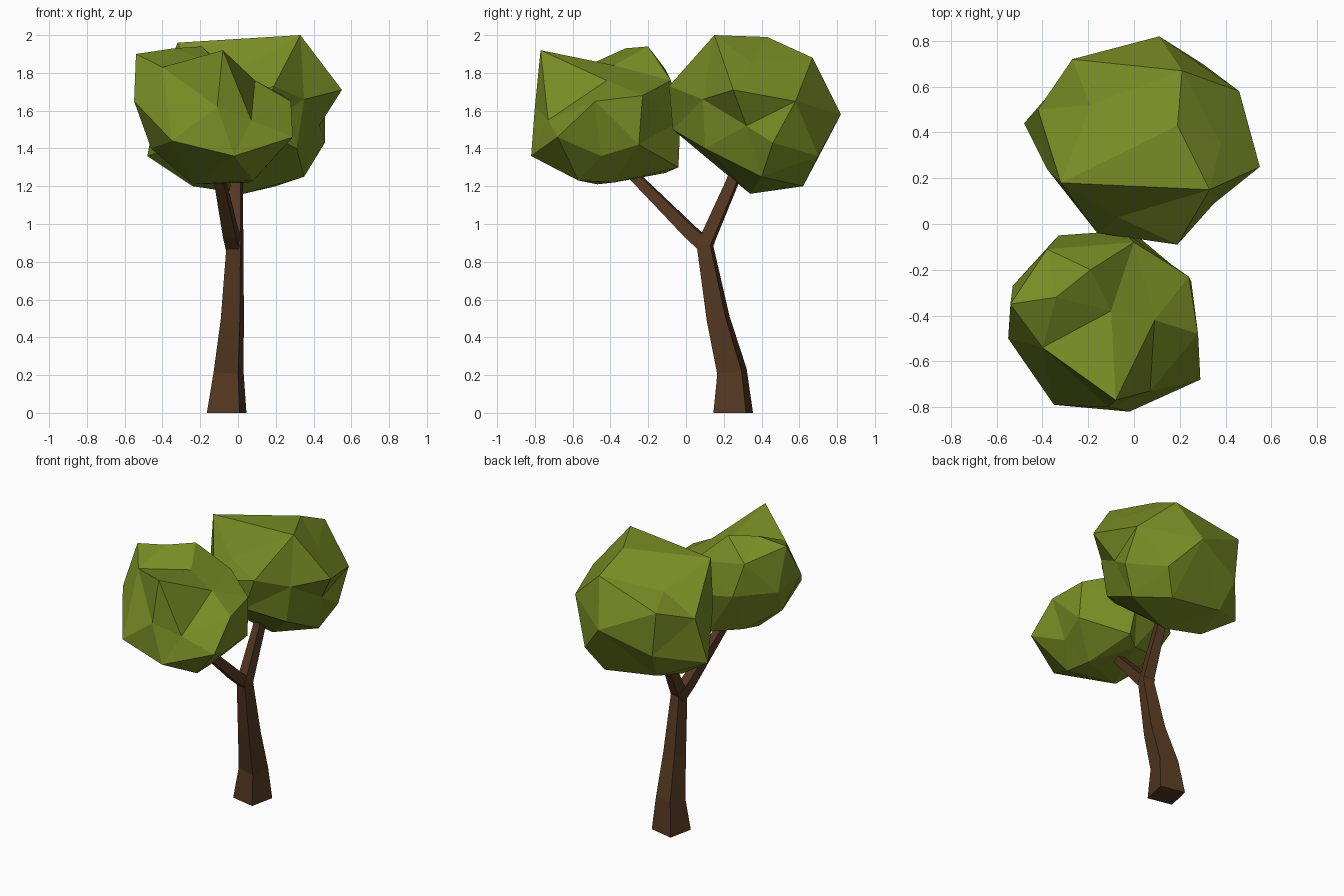
import bpy, bmesh, math
from mathutils import Vector


def material(name, color):
    m = bpy.data.materials.new(name)
    m.diffuse_color = (*color, 1)
    return m


BARK = material("bark", (0.09, 0.04, 0.015))
LEAF = material("leaf", (0.19, 0.26, 0.018))


def finish(name, bm, mat):
    bmesh.ops.recalc_face_normals(bm, faces=bm.faces)
    mesh = bpy.data.meshes.new(name)
    bm.to_mesh(mesh)
    bm.free()
    mesh.materials.append(mat)
    bpy.context.collection.objects.link(bpy.data.objects.new(name, mesh))


def limb(name, path, flat_base=False):
    """Four-sided tapered tube; path entries are (x, y, z, corner radius)."""
    bm = bmesh.new()
    pts = [Vector(p[:3]) for p in path]
    rings = []
    for i, p in enumerate(pts):
        d = pts[min(i + 1, len(pts) - 1)] - pts[max(i - 1, 0)]
        if i == 0 and flat_base:
            d = Vector((0, 0, 1))
        q = Vector((0, 0, 1)).rotation_difference(d)
        ring = []
        for k in range(4):
            a = math.radians(-57 + 90 * k)
            ring.append(bm.verts.new(p + q @ Vector((math.cos(a), math.sin(a), 0)) * path[i][3]))
        rings.append(ring)
    for a, b in zip(rings, rings[1:]):
        for k in range(4):
            bm.faces.new((a[k], a[(k + 1) % 4], b[(k + 1) % 4], b[k]))
    bm.faces.new(rings[0])
    bm.faces.new(rings[-1])
    finish(name, bm, BARK)


def foliage(name, center, corners):
    """Faceted clump: corners are joined as a hull of directions, then moved out to place."""
    bm = bmesh.new()
    c = Vector(center)
    place = {}
    for p in corners:
        v = bm.verts.new((Vector(p) - c).normalized())
        place[v] = Vector(p)
    bmesh.ops.convex_hull(bm, input=bm.verts)
    for v in bm.verts:
        v.co = place[v]
    finish(name, bm, LEAF)


# Trunk, carrying on into the rear branch
limb("trunk", [(-0.06, 0.25, 0, 0.125), (-0.05, 0.243, 0.22, 0.094),
               (-0.03, 0.17, 0.5, 0.073), (-0.016, 0.1, 0.89, 0.053),
               (-0.008, 0.24, 1.21, 0.041), (-0.006, 0.28, 1.32, 0.037)], True)

# Forward branch
limb("front_branch", [(-0.018, 0.12, 0.87, 0.053), (-0.04, 0.025, 0.955, 0.05),
                      (-0.1, -0.27, 1.25, 0.036), (-0.115, -0.36, 1.34, 0.033)])

# Front foliage clump
foliage("front_foliage", (-0.13, -0.42, 1.55), [
    (-0.08, -0.77, 1.92), (-0.54, -0.35, 1.90), (-0.40, -0.54, 1.83), (-0.10, -0.38, 1.84),
    (-0.34, -0.32, 1.93), (-0.19, -0.20, 1.94), (-0.38, -0.11, 1.82), (0.00, -0.08, 1.76),
    (0.09, -0.42, 1.76), (0.24, -0.23, 1.68), (0.28, -0.48, 1.65), (0.29, -0.68, 1.46),
    (0.07, -0.73, 1.55), (-0.11, -0.80, 1.62), (-0.02, -0.82, 1.36), (-0.35, -0.79, 1.44),
    (-0.55, -0.50, 1.65), (-0.53, -0.27, 1.60), (-0.33, -0.05, 1.60), (-0.05, -0.03, 1.55),
    (0.00, -0.04, 1.30), (0.25, -0.25, 1.42), (0.20, -0.45, 1.36), (0.08, -0.57, 1.23),
    (-0.24, -0.47, 1.21), (0.06, -0.38, 1.22), (-0.10, -0.11, 1.27), (-0.32, -0.18, 1.32),
    (-0.46, -0.42, 1.40)])

# Rear foliage clump
foliage("rear_foliage", (0.03, 0.36, 1.58), [
    (0.33, 0.15, 2.00), (-0.32, 0.18, 1.96), (0.19, 0.43, 1.99), (0.21, 0.67, 1.88),
    (-0.19, 0.52, 1.82), (-0.27, 0.72, 1.76), (0.11, 0.82, 1.58), (0.46, 0.58, 1.65),
    (0.38, 0.35, 1.85), (0.55, 0.25, 1.71), (0.35, 0.09, 1.66), (0.19, -0.09, 1.73),
    (-0.07, 0.03, 1.77), (-0.16, -0.04, 1.62), (0.10, -0.07, 1.50), (0.31, 0.10, 1.40),
    (0.43, 0.32, 1.52), (0.46, 0.46, 1.43), (0.35, 0.40, 1.25), (0.20, 0.62, 1.20),
    (0.03, 0.34, 1.16), (-0.10, 0.17, 1.30), (-0.24, 0.38, 1.20), (-0.20, 0.61, 1.26),
    (-0.35, 0.24, 1.40), (-0.48, 0.44, 1.36), (-0.38, 0.24, 1.66), (-0.24, 0.72, 1.45),
    (0.30, 0.70, 1.36), (-0.42, 0.50, 1.68)])
